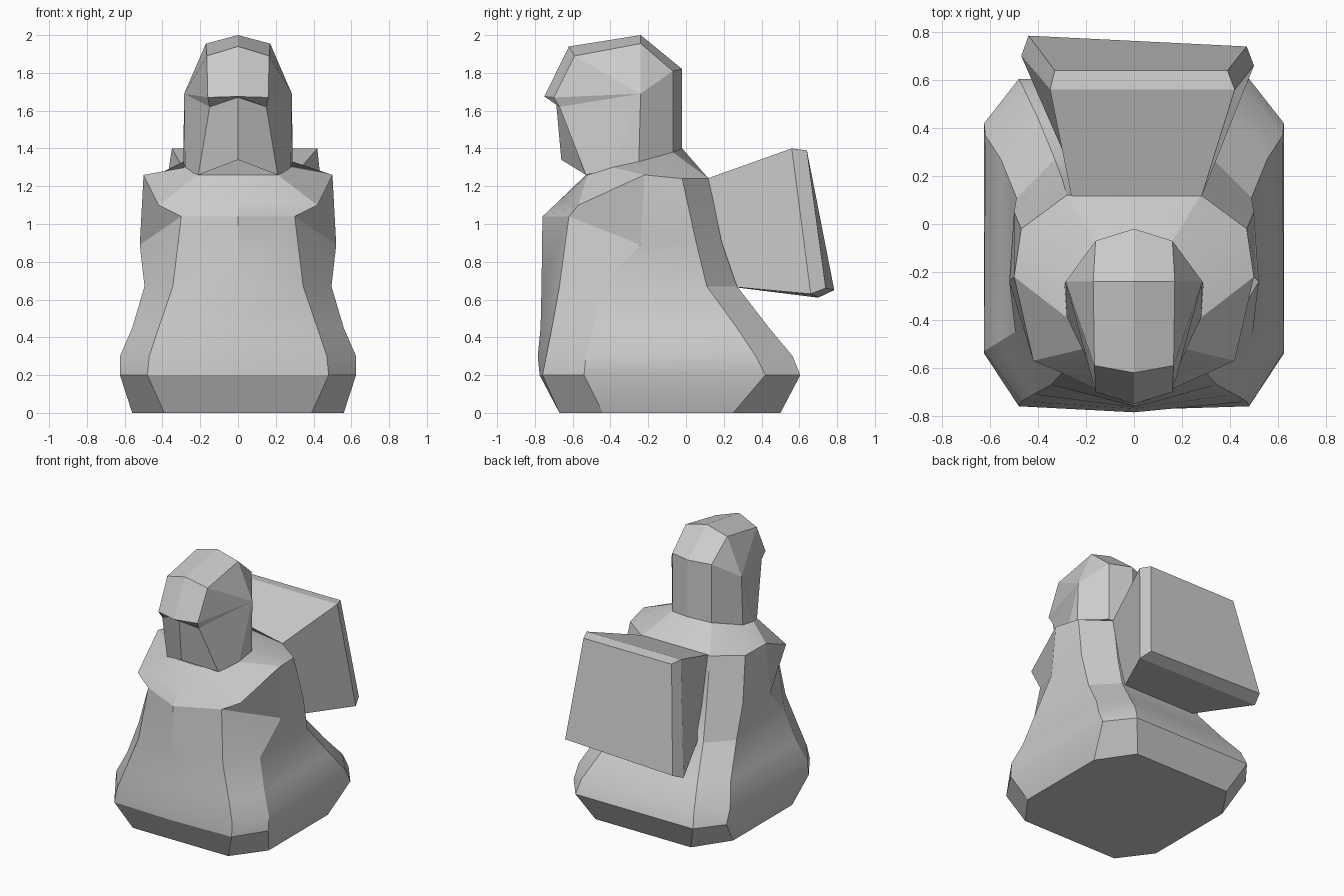
import bpy, bmesh

if "Cube" in bpy.data.objects:
    bpy.data.objects.remove(bpy.data.objects["Cube"])


def loft(name, rings, around=True, along=False, smooth=None):
    """Skin a list of equal-length point rings, then fill open ends."""
    bm = bmesh.new()
    rows = [[bm.verts.new(p) for p in r] for r in rings]
    n, m = len(rows[0]), len(rows)
    for i in range(m if along else m - 1):
        a, b = rows[i], rows[(i + 1) % m]
        for j in range(n if around else n - 1):
            k = (j + 1) % n
            bm.faces.new((a[j], a[k], b[k], b[j]))
    bmesh.ops.remove_doubles(bm, verts=bm.verts, dist=0.001)
    bmesh.ops.holes_fill(bm, edges=[e for e in bm.edges if e.is_boundary], sides=0)
    bmesh.ops.recalc_face_normals(bm, faces=bm.faces)
    mesh = bpy.data.meshes.new(name)
    bm.to_mesh(mesh)
    bm.free()
    obj = bpy.data.objects.new(name, mesh)
    bpy.context.collection.objects.link(obj)
    if smooth:
        bpy.ops.object.select_all(action='DESELECT')
        obj.select_set(True)
        bpy.context.view_layer.objects.active = obj
        bpy.ops.object.shade_smooth_by_angle(angle=smooth)
    return obj


def flip(points):
    return [(-x, y, z) for x, y, z in reversed(points)]


def closed_ring(half):
    """Half ring from front centre to back centre, mirrored to a full ring."""
    return half + flip(half[1:-1])


# Robe skirt: z, front centre y, front corner, side front, side back, back corner
skirt = [
    (0.00, -.67, (.39, -.67), (.56, -.44), (.56, .25), (.39, .50)),
    (0.20, -.775, (.48, -.76), (.625, -.54), (.625, .42), (.48, .605)),
    (0.30, -.785, (.47, -.74), (.625, -.53), (.62, .37), (.46, .565)),
    (0.45, -.77, (.42, -.71), (.56, -.49), (.555, .27), (.40, .44)),
    (0.67, -.765, (.345, -.67), (.495, -.45), (.49, .11), (.33, .27)),
]
rings = []
for z, fy, *corners in skirt:
    half = [(0, fy, z)] + [(x, y, z) for x, y in corners] + [(0, corners[-1][1], z)]
    rings.append(closed_ring(half))

# Chest, shoulders and neck
torso = [
    [(0, -.76, 1.04), (.30, -.62, 1.04), (.52, -.24, .89), (.50, .05, .92),
     (.30, .19, .90), (0, .19, .90)],
    [(0, -.67, 1.125), (.42, -.57, 1.10), (.50, -.22, 1.26), (.47, -.02, 1.24),
     (.28, .12, 1.24), (0, .12, 1.24)],
    [(0, -.53, 1.26), (.21, -.52, 1.26), (.28, -.39, 1.30), (.29, -.25, 1.33),
     (.16, -.07, 1.38), (0, -.02, 1.40)],
]
rings += [closed_ring(h) for h in torso]
loft("robe_body", rings, smooth=0.4)

# Hooded head: strips running from back of neck over the crown to the chin
temple = (.285, -.24, 1.69)
hood = [
    [(0, -.02, 1.39), (.16, -.07, 1.37), (.29, -.25, 1.32)],
    [(0, -.02, 1.82), (.16, -.07, 1.81), temple],
    [(0, -.24, 2.0), (.17, -.24, 1.955), temple],
    [(0, -.62, 1.94), (.165, -.59, 1.89), temple],
    [(0, -.75, 1.675), (.16, -.70, 1.67), temple],
    [(0, -.69, 1.67), (.15, -.67, 1.62), temple],
    [(0, -.66, 1.34), (.21, -.53, 1.26), (.28, -.39, 1.29)],
]
loft("hooded_head", [flip(h[1:]) + h for h in hood], around=False, along=True)

# Tapered pack on the back: narrow front, wide rim, bevelled rear panel
pack = [
    [(-.26, .11, 1.24), (.28, .11, 1.24), (.28, .22, .67), (-.26, .22, .67)],
    [(-.35, .56, 1.40), (.42, .56, 1.40), (.50, .66, .63), (-.47, .70, .61)],
    [(-.33, .64, 1.39), (.39, .64, 1.39), (.47, .74, .66), (-.44, .785, .65)],
]
loft("back_pack", pack)
